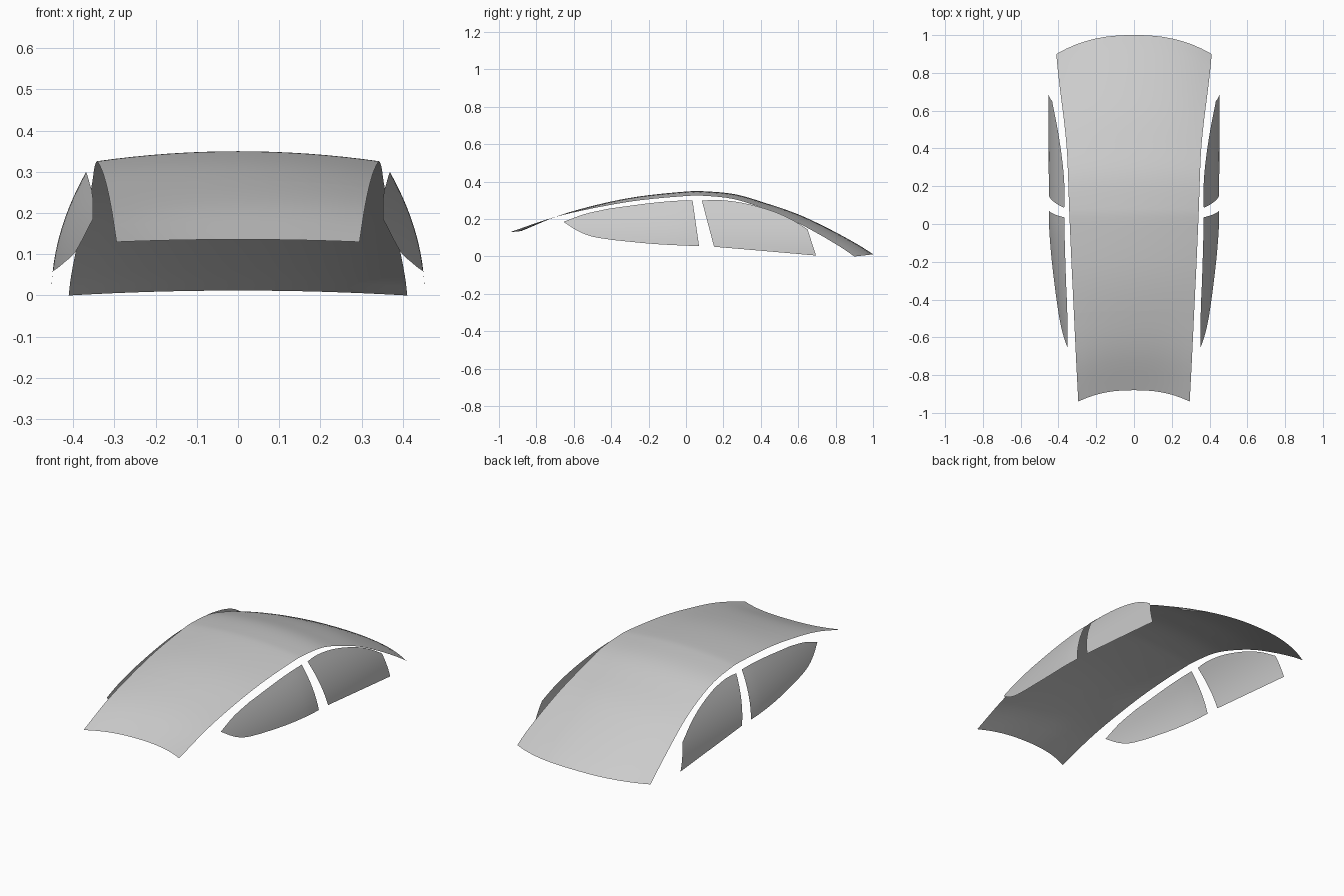
import bpy
import bmesh
from mathutils import Vector

if "Cube" in bpy.data.objects:
    bpy.data.objects.remove(bpy.data.objects["Cube"])

glass = bpy.data.materials.new("light grey glass")
glass.diffuse_color = (0.6, 0.6, 0.6, 1)
glass.use_nodes = True
glass.node_tree.nodes["Principled BSDF"].inputs["Base Color"].default_value = glass.diffuse_color


def smooth_path(points, sub):
    """Catmull-Rom curve through the points, with sub steps per span."""
    p = [Vector(q) for q in points]
    p = [2 * p[0] - p[1]] + p + [2 * p[-1] - p[-2]]
    out = []
    for i in range(1, len(p) - 2):
        a, b, c, d = p[i - 1:i + 3]
        for k in range(sub):
            t = k / sub
            out.append(0.5 * (2 * b + (c - a) * t + (2 * a - 5 * b + 4 * c - d) * t * t
                              + (3 * b - a - 3 * c + d) * t ** 3))
    return out + [p[-2]]


def resample(points, n):
    """Evenly spaced points along a smooth path."""
    path = smooth_path(points, 8)
    dist = [0]
    for a, b in zip(path, path[1:]):
        dist.append(dist[-1] + (b - a).length)
    out, j = [], 0
    for i in range(n + 1):
        d = dist[-1] * i / n
        while j < len(path) - 2 and dist[j + 1] < d:
            j += 1
        out.append(path[j].lerp(path[j + 1], (d - dist[j]) / (dist[j + 1] - dist[j])))
    return out


def sheet(name, rows, outward):
    """Thin smooth surface through a grid of points."""
    bm = bmesh.new()
    grid = [[bm.verts.new(p) for p in row] for row in rows]
    for r0, r1 in zip(grid, grid[1:]):
        for i in range(len(r0) - 1):
            bm.faces.new((r0[i], r0[i + 1], r1[i + 1], r1[i]))
    bmesh.ops.remove_doubles(bm, verts=bm.verts, dist=0.0005)
    bm.normal_update()
    if sum((f.normal * f.calc_area() for f in bm.faces), Vector()).dot(outward) < 0:
        bmesh.ops.reverse_faces(bm, faces=bm.faces)
    for f in bm.faces:
        f.smooth = True
    mesh = bpy.data.meshes.new(name)
    bm.to_mesh(mesh)
    bm.free()
    mesh.materials.append(glass)
    bpy.context.collection.objects.link(bpy.data.objects.new(name, mesh))


# Canopy stations: (edge y, half width, edge z), (bow in y, crown in z)
SUB, ACROSS = 4, 16
edge = smooth_path([(-.94, .295, .130), (-.71, .307, .208), (-.475, .318, .262),
                    (-.25, .329, .300), (0, .340, .323), (.10, .344, .324),
                    (.25, .349, .308), (.40, .356, .262), (.55, .371, .203),
                    (.70, .390, .125), (.83, .405, .048), (.90, .411, 0)], SUB)
bulge = smooth_path([(.06, .006), (.035, .012), (.015, .018), (0, .021), (0, .024),
                     (.005, .024), (.015, .024), (.03, .022), (.05, .022),
                     (.07, .020), (.088, .016), (.10, .012)], SUB)
canopy = []
for (y, w, z), (bow, crown) in zip(edge, bulge):
    row = []
    for i in range(ACROSS + 1):
        s = 2 * i / ACROSS - 1
        row.append((w * s, y + bow * (1 - abs(s) ** 2.4), z + crown * (1 - s * s)))
    canopy.append(row)

# Windscreen, roof panel and rear window share their seams
for name, a, b in (("windscreen", 0, 2), ("roof_panel", 2, 7), ("rear_window", 7, 11)):
    sheet(name, canopy[a * SUB:b * SUB + 1], Vector((0, 0, 1)))


def side_x(y, z):
    """Tumblehome of the side glass, tapering in towards the front."""
    return .453 - .94 * z * z - .068 * (max(0, -y) / .65) ** 1.35


# Side windows: top and bottom outlines as (y, z), front to back
windows = {
    "quarter_window": ([(-.655, .185), (-.54, .227), (-.41, .256)],
                       [(-.655, .185), (-.58, .137), (-.50, .106), (-.39, .088)]),
    "front_door_window": ([(-.41, .256), (-.2, .284), (-.06, .297), (.035, .300)],
                          [(-.39, .088), (-.2, .069), (-.05, .060), (.07, .055)]),
    "rear_door_window": ([(.085, .298), (.17, .302), (.30, .287), (.45, .247),
                          (.56, .200), (.65, .145)],
                         [(.15, .052), (.42, .029), (.695, .005)]),
}
for name, (top, bottom) in windows.items():
    for side, sign in (("right", 1), ("left", -1)):
        rows = []
        for t, b in zip(resample(top, 14), resample(bottom, 14)):
            pts = [b.lerp(t, k / 8) for k in range(9)]
            rows.append([(sign * side_x(y, z), y, z) for y, z in pts])
        sheet(f"{side}_{name}", rows, Vector((sign, 0, 0)))
